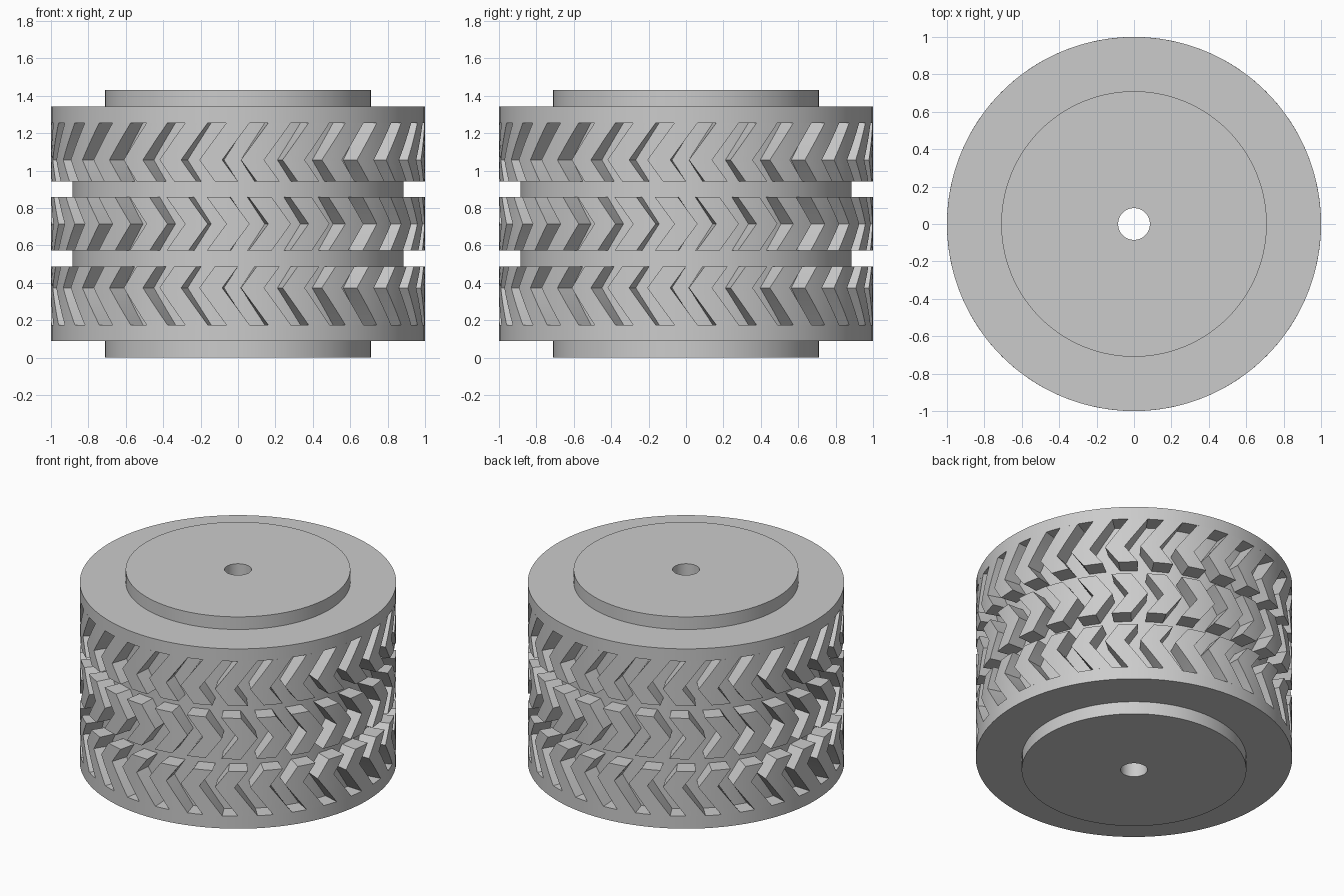
import bpy, bmesh, math

if "Cube" in bpy.data.objects:
    bpy.data.objects.remove(bpy.data.objects["Cube"])

HEIGHT, RIM, CORE = 1.43, 1.0, 0.885
MID = HEIGHT / 2
TREADS = 28
PITCH = math.tau / TREADS
LAND = math.radians(7.1)     # angular width of one tread block
SLOPE = 0.74                 # sideways lean of a tread arm per unit of height

grey = bpy.data.materials.new("plain grey")
grey.use_nodes = True
grey.diffuse_color = (0.6, 0.6, 0.6, 1)
grey.node_tree.nodes["Principled BSDF"].inputs["Base Color"].default_value = (0.6, 0.6, 0.6, 1)


def finish(bm, name):
    bmesh.ops.recalc_face_normals(bm, faces=bm.faces)
    mesh = bpy.data.meshes.new(name)
    bm.to_mesh(mesh)
    bm.free()
    mesh.materials.append(grey)
    obj = bpy.data.objects.new(name, mesh)
    bpy.context.collection.objects.link(obj)
    bpy.ops.object.select_all(action='DESELECT')
    obj.select_set(True)
    bpy.context.view_layer.objects.active = obj
    bpy.ops.object.shade_smooth_by_angle(angle=math.radians(30))
    return obj


def lathe(name, profile, steps=112):
    bm = bmesh.new()
    rings = []
    for r, z in profile:
        rings.append([bm.verts.new((r * math.cos(a), r * math.sin(a), z))
                      for a in (math.tau * i / steps for i in range(steps))])
    for low, high in zip(rings, rings[1:] + rings[:1]):
        for i in range(steps):
            j = (i + 1) % steps
            bm.faces.new((low[i], low[j], high[j], high[i]))
    return finish(bm, name)


def tread_band(name, path):
    """Ring of chevron blocks; path lists (height, sideways offset) along a block."""
    bm = bmesh.new()
    rows, cols = 4, 3
    levels = []
    for (z0, s0), (z1, s1) in zip(path, path[1:]):
        levels += [(z0 + (z1 - z0) * k / rows, s0 + (s1 - s0) * k / rows) for k in range(rows)]
    levels.append(path[-1])
    for n in range(TREADS):
        loops = []
        for z, shift in levels:
            # front centre of the model is at -90 degrees
            start = -math.pi / 2 + n * PITCH + shift - LAND / 2
            angles = [start + LAND * c / cols for c in range(cols + 1)]
            outline = [(RIM, a) for a in angles] + [(CORE - 0.01, a) for a in reversed(angles)]
            loops.append([bm.verts.new((r * math.cos(a), r * math.sin(a), z)) for r, a in outline])
        for low, high in zip(loops, loops[1:]):
            for i in range(len(low)):
                j = (i + 1) % len(low)
                bm.faces.new((low[i], low[j], high[j], high[i]))
        bm.faces.new(loops[0])
        bm.faces.new(loops[-1])
    return finish(bm, name)


# Wheel body: hub discs, outer rims, recessed core and axle hole
half = [(0.085, 0), (0.71, 0), (0.71, 0.088), (RIM, 0.088), (RIM, 0.175), (CORE, 0.175)]
lathe("wheel_body", half + [(r, HEIGHT - z) for r, z in reversed(half)])

# Outer tread bands, mirrored about the middle
outer_end, bend, inner_end = 0.175, 0.373, 0.488
bend_shift = -(bend - outer_end) * SLOPE
side = [(outer_end, 0), (bend, bend_shift), (inner_end, bend_shift + (inner_end - bend) * SLOPE)]
tread_band("lower_tread", side)
tread_band("upper_tread", [(HEIGHT - z, s) for z, s in reversed(side)])

# Centre tread band, pointing the other way
reach = 0.143
tread_band("middle_tread", [(MID - reach, -reach * SLOPE), (MID, 0), (MID + reach, -reach * SLOPE)])
